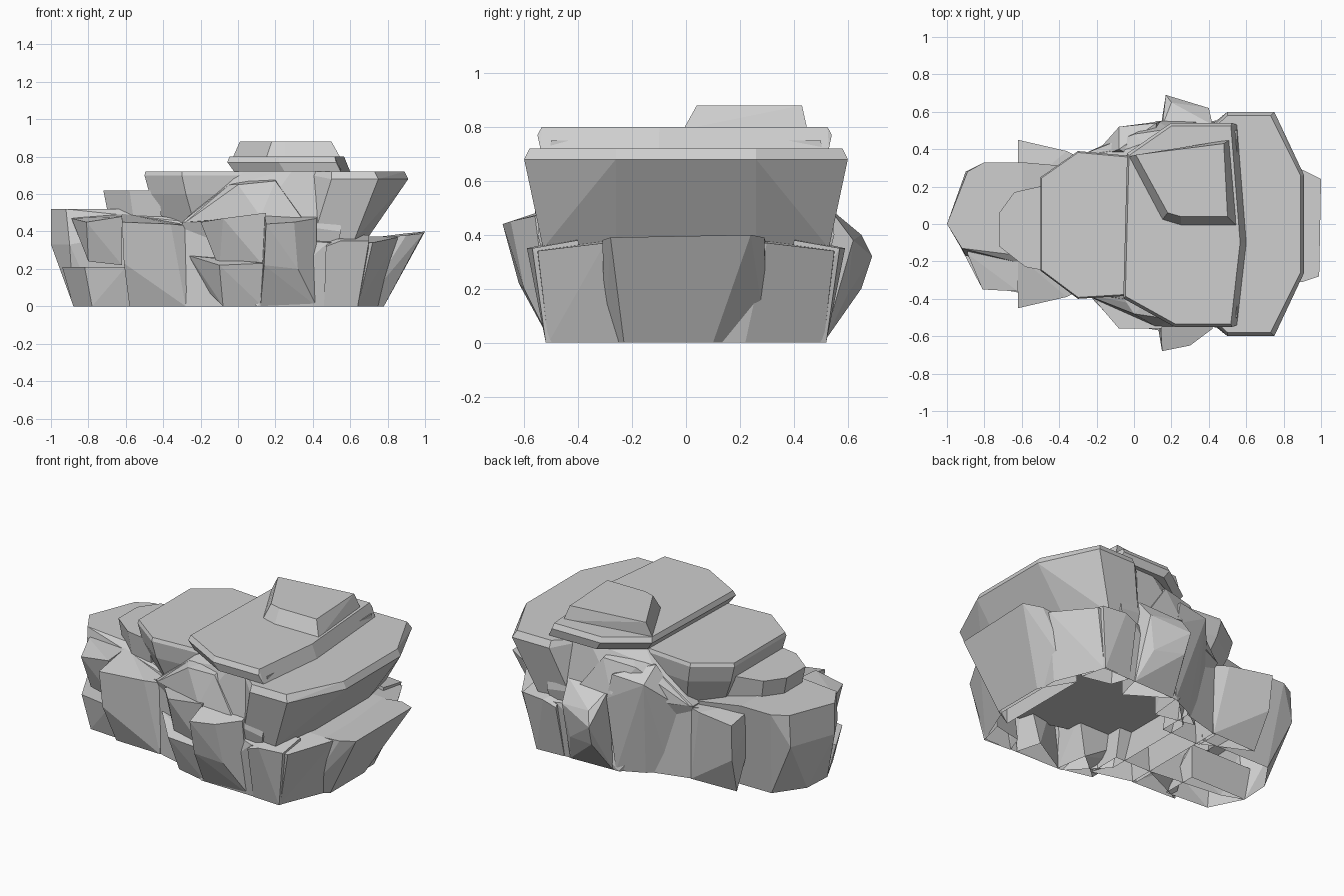
import bpy
import bmesh
import math

# Remove only the default cube
default_cube = bpy.data.objects.get("Cube")
if default_cube:
    bpy.data.objects.remove(default_cube, do_unlink=True)

# One stone colour for every part
stone = bpy.data.materials.new("grey_stone")
stone.use_nodes = True
grey = (.62, .62, .62, 1)
stone.diffuse_color = grey
stone.node_tree.nodes["Principled BSDF"].inputs["Base Color"].default_value = grey


def boulder(name, corners):
    """Chiselled convex stone wrapped around a few corners, open at the ground."""
    mesh = bpy.data.meshes.new(name)
    bm = bmesh.new()
    for corner in corners:
        bm.verts.new(corner)
    hull = bmesh.ops.convex_hull(bm, input=bm.verts[:])
    unused = [item for item in hull["geom_interior"] if isinstance(item, bmesh.types.BMVert)]
    bmesh.ops.delete(bm, geom=unused, context="VERTS")
    bmesh.ops.dissolve_limit(bm, angle_limit=math.radians(4), verts=bm.verts[:], edges=bm.edges[:])
    bmesh.ops.recalc_face_normals(bm, faces=bm.faces[:])
    floor = [face for face in bm.faces if all(vert.co.z < .015 for vert in face.verts)]
    bmesh.ops.delete(bm, geom=floor, context="FACES")
    bm.to_mesh(mesh)
    bm.free()
    mesh.materials.append(stone)
    obj = bpy.data.objects.new(name, mesh)
    bpy.context.collection.objects.link(obj)


def ring(z, outline):
    """Corners of a level outline."""
    return [(x, y, z) for x, y in outline]


def both_ways(half):
    """Repeat corners on the front and the back."""
    return [(x, side * y, z) for x, y, z in half for side in (-1, 1)]


def slab(name, outline, levels):
    """Layered slab: each level is a height, a scale and a shift along x."""
    middle_x = sum(x for x, y in outline) / len(outline)
    middle_y = sum(y for x, y in outline) / len(outline)
    corners = []
    for z, scale, shift in levels:
        corners += [(middle_x + (x - middle_x) * scale + shift,
                     middle_y + (y - middle_y) * scale, z) for x, y in outline]
    boulder(name, corners)


def flank(side, label, half):
    """Stone on the front (-1) or the back (1)."""
    place = "front_" if side < 0 else "back_"
    boulder(place + label, [(x, side * y, z) for x, y, z in half])


# Broad base with the jutting lip at its end
boulder("base_rock", both_ways([
    (.76, .22, 0), (.64, .51, 0), (.1, .5, 0), (-.1, .3, 0),
    (.86, .3, .37), (.72, .55, .34), (.48, .56, .34), (-.2, .34, .4)]))
boulder("base_lip", [
    (.99, -.28, .39), (1, .24, .4), (.9, -.31, .38), (.9, .29, .39), (.66, -.3, .36), (.66, .3, .36),
    (.78, -.23, 0), (.78, .1, 0), (.66, -.3, 0), (.66, .3, 0)])

# Inner core that the upper layers rest on
boulder("core_rock", both_ways([
    (.55, .5, .75), (.02, .36, .73), (.3, .5, .74), (-.06, .4, .64),
    (-.3, .36, .45), (.1, .53, .46), (.55, .55, .4), (-.2, .3, .2), (.5, .5, .2)]))

# Overhanging upper slab at the wide end
boulder("upper_slab", both_ways([
    (.69, .26, .36), (.62, .53, .35), (.4, .52, .36),
    (.91, .26, .68), (.75, .6, .68), (.5, .6, .68),
    (.89, .26, .72), (.73, .58, .72), (.5, .58, .72), (.3, .4, .72)]))

# Flat cap and the raised block on it
slab("cap_slab",
     [(-.03, .37), (-.05, -.39), (.22, -.54), (.52, -.54), (.57, -.1), (.55, .2), (.52, .53), (.2, .53)],
     [(.72, 1, .03), (.77, 1.02, 0), (.8, .99, 0)])
boulder("raised_block",
        ring(.79, [(-.03, .36), (.15, .02), (.25, -.01), (.55, -.01), (.51, .45), (.2, .4)])
        + ring(.88, [(.01, .37), (.18, .06), (.25, .04), (.5, .04), (.48, .43), (.2, .38)]))

# Stepped slabs down towards the narrow end
slab("step_slab",
     [(-.5, .25), (-.3, .39), (.03, .36), (.03, -.38), (-.3, -.4), (-.5, -.25)],
     [(.44, .84, .06), (.6, .97, .02), (.7, 1, 0), (.72, .98, 0)])
slab("small_step",
     [(-.72, .06), (-.64, .17), (-.42, .22), (-.42, -.26), (-.58, -.23), (-.72, -.12)],
     [(.48, .94, .02), (.62, 1, 0)])

# Narrow end: main stone, low ledge and the overhang above it
boulder("end_rock",
        ring(.52, [(-1, 0), (-.89, .28), (-.8, .33), (-.6, .33), (-.92, -.13), (-.6, -.17)])
        + ring(.45, [(-.25, .3), (-.25, -.3)])
        + ring(.33, [(-1, 0), (-.9, .28), (-.9, -.17)])
        + ring(0, [(-.88, -.1), (-.87, .08), (-.75, .25), (-.28, .25), (-.28, -.2), (-.75, -.15)]))
boulder("notch_ledge",
        ring(.21, [(-.94, -.1), (-.82, -.33), (-.6, -.37), (-.5, -.1)])
        + ring(0, [(-.88, -.1), (-.78, -.3), (-.5, -.32), (-.5, -.1)]))
flank(-1, "end_overhang", [
    (-.89, .16, .47), (-.81, .35, .45), (-.62, .36, .48), (-.62, .1, .5), (-.89, .1, .47),
    (-.8, .27, .24), (-.62, .3, .22), (-.62, .1, .22)])

for side in (-1, 1):
    flank(side, "end_block", [
        (-.62, .17, .5), (-.62, .45, .45), (-.36, .39, .44), (-.27, .2, .44), (-.26, .34, .43),
        (-.61, .43, .23), (-.58, .34, 0), (-.28, .35, 0), (-.28, .2, 0)])
    # Shelf tucked under the cap, sloping down to the narrow end
    flank(side, "shelf", [
        (-.04, .42, .65), (0, .48, .65), (.2, .51, .67), (.2, .3, .72), (-.1, .3, .64),
        (-.28, .37, .45), (.12, .55, .48), (.35, .55, .46)])
    # Buttress at the wide end
    flank(side, "buttress", [
        (.47, .58, .32), (.55, .59, .35), (.7, .57, .35), (.5, .45, .38), (.7, .4, .38),
        (.46, .51, 0), (.64, .52, 0), (.5, .4, 0), (.68, .36, 0)])
    # Neck that joins the narrow end to the base
    flank(side, "neck", [
        (-.33, .34, .44), (-.22, .34, .38), (-.1, .4, .44), (-.33, .2, .44), (-.1, .2, .44),
        (-.3, .34, 0), (-.14, .35, 0), (-.04, .41, 0), (-.3, .2, 0), (-.04, .2, 0)])

# Front: jutting block, and the recess over its low ledge
flank(-1, "jutting_block", [
    (.15, .68, .44), (.3, .65, .45), (.42, .56, .47), (.14, .5, .5), (.42, .45, .5),
    (.14, .62, .22), (.32, .6, .2), (.12, .5, 0), (.42, .5, 0), (.38, .35, 0)])
flank(-1, "recess_block", [
    (-.2, .42, .45), (-.08, .56, .47), (.15, .56, .5), (.15, .3, .5), (-.15, .3, .46),
    (-.1, .46, .2), (.15, .53, .2), (.1, .3, .2)])
flank(-1, "low_ledge", [
    (-.26, .36, .27), (-.1, .53, .22), (.14, .57, .23), (.14, .3, .25), (-.22, .3, .2),
    (-.18, .35, .1), (-.08, .45, 0), (.13, .5, 0), (.1, .3, 0)])

# Back: jutting block and the broad sloping face beside it
flank(1, "jutting_block", [
    (.17, .69, .32), (.4, .62, .38), (.2, .65, .4), (.15, .52, .5), (.42, .53, .5), (.42, .4, .45),
    (.18, .65, .2), (.36, .6, .18), (.14, .5, 0), (.42, .51, 0), (.38, .35, 0)])
flank(1, "sloping_face", [
    (-.08, .4, .66), (-.08, .52, .58), (.12, .54, .6), (.15, .55, .45), (-.24, .34, .4), (.1, .3, .6),
    (-.14, .35, 0), (-.03, .43, 0), (.12, .5, 0), (.1, .3, 0)])
